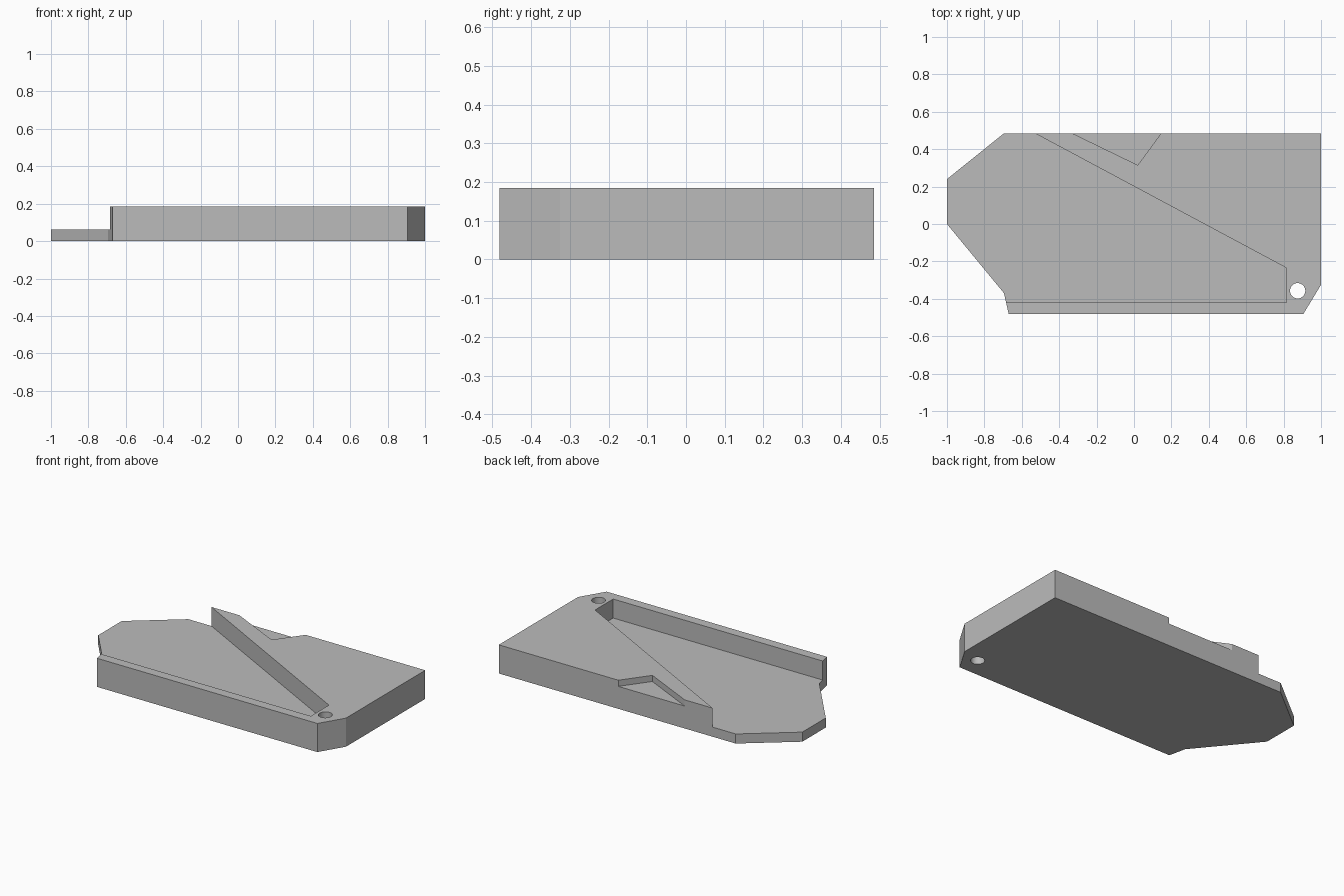
import bpy
import bmesh
import math

cube = bpy.data.objects.get("Cube")
if cube:
    bpy.data.objects.remove(cube, do_unlink=True)

TOP = 0.185
FLOOR = 0.062
NOTCH_FLOOR = 0.145

grey = bpy.data.materials.new("plain_grey")
grey.use_nodes = True
colour = (0.5, 0.5, 0.5, 1)
grey.diffuse_color = colour
grey.node_tree.nodes["Principled BSDF"].inputs["Base Color"].default_value = colour


def prism(name, outline, low, high):
    """Extrude a flat outline between two heights."""
    bm = bmesh.new()
    face = bm.faces.new([bm.verts.new((x, y, low)) for x, y in outline])
    raised = bmesh.ops.extrude_face_region(bm, geom=[face])["geom"]
    verts = [v for v in raised if isinstance(v, bmesh.types.BMVert)]
    bmesh.ops.translate(bm, verts=verts, vec=(0, 0, high - low))
    bmesh.ops.recalc_face_normals(bm, faces=bm.faces)
    mesh = bpy.data.meshes.new(name)
    bm.to_mesh(mesh)
    bm.free()
    mesh.materials.append(grey)
    obj = bpy.data.objects.new(name, mesh)
    bpy.context.collection.objects.link(obj)
    return obj


def cut(body, cutter):
    """Subtract a cutter from the body, then discard it."""
    cutter.hide_render = True
    mod = body.modifiers.new(cutter.name, "BOOLEAN")
    mod.operation = "DIFFERENCE"
    mod.solver = "EXACT"
    mod.object = cutter
    bpy.context.view_layer.objects.active = body
    bpy.ops.object.modifier_apply(modifier=mod.name)
    bpy.data.objects.remove(cutter, do_unlink=True)


# Chamfered plate
plate = prism("plate", [(-1, 0.24), (-1, 0), (-0.695, -0.37), (-0.67, -0.482),
                        (0.905, -0.482), (1, -0.325), (1, 0.485), (-0.695, 0.485)],
              0, TOP)

# Wide pocket, open at the left and behind; its sloping wall runs past the back edge
slope = (-0.235 - 0.485) / (0.815 + 0.53)
back_x = -0.53 + (0.7 - 0.485) / slope
cut(plate, prism("pocket_cutter", [(-1.2, -0.42), (0.815, -0.42), (0.815, -0.235),
                                   (back_x, 0.7), (-1.2, 0.7)], FLOOR, 0.4))

# Shallow V notch in the back edge
tip_x, tip_y = 0.02, 0.315
reach = 2
cut(plate, prism("notch_cutter", [(tip_x, tip_y),
                                  (tip_x + 0.125 * reach, tip_y + 0.17 * reach),
                                  (tip_x - 0.35 * reach, tip_y + 0.17 * reach)],
                 NOTCH_FLOOR, 0.4))

# Round through hole in the front corner
ring = [(0.875 + 0.041 * math.cos(math.tau * i / 32),
         -0.357 + 0.041 * math.sin(math.tau * i / 32)) for i in range(32)]
cut(plate, prism("hole_cutter", ring, -0.1, 0.4))

# Smooth hole wall, crisp edges elsewhere
bpy.ops.object.select_all(action="DESELECT")
plate.select_set(True)
bpy.context.view_layer.objects.active = plate
bpy.ops.object.shade_smooth_by_angle(angle=math.radians(25))
